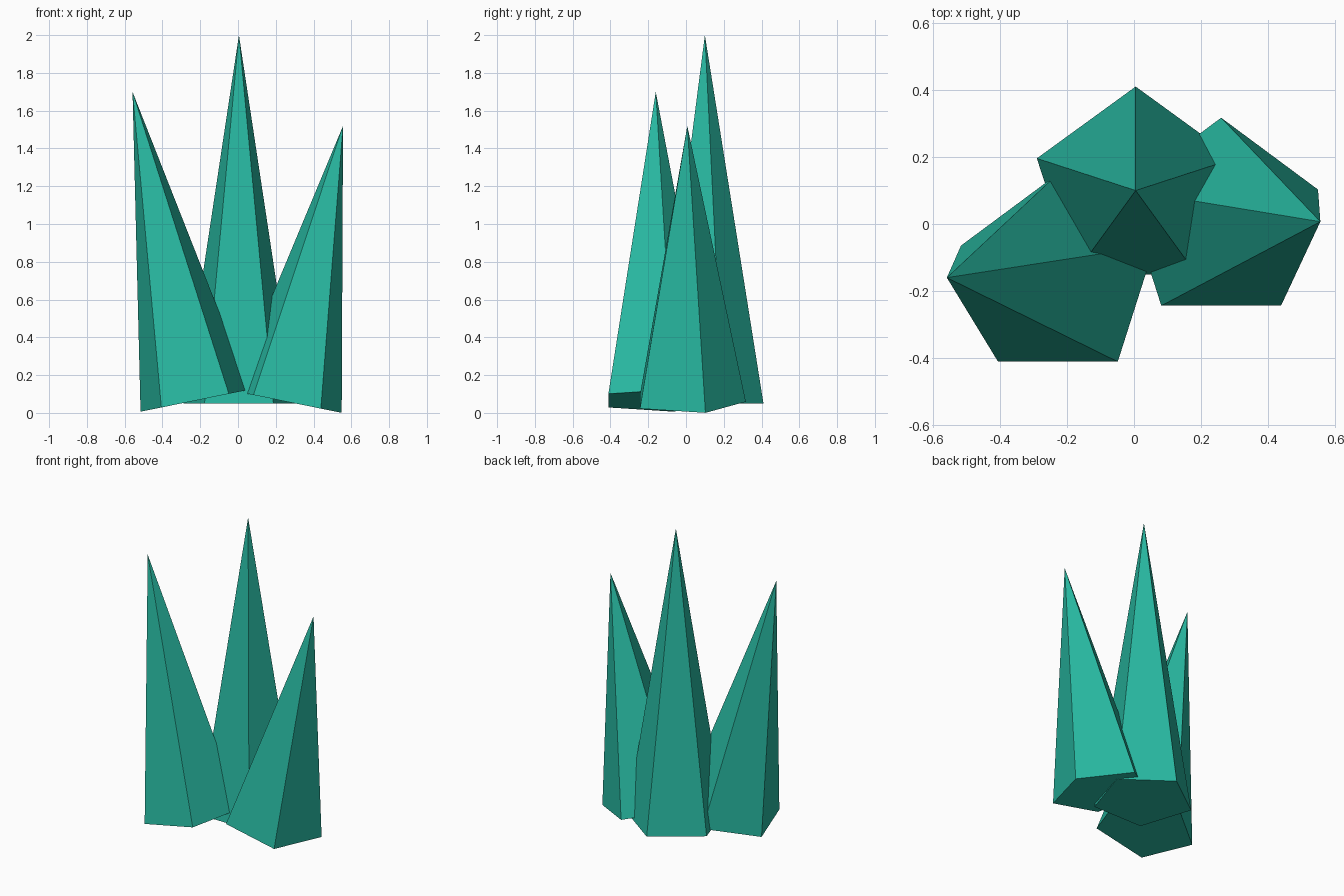
import bpy
from mathutils import Matrix, Vector

if "Cube" in bpy.data.objects:
    bpy.data.objects.remove(bpy.data.objects["Cube"])

# One flat teal crystal colour
teal = bpy.data.materials.new("teal crystal")
teal.diffuse_color = (0.021, 0.48, 0.355, 1)
teal.use_nodes = True
teal.node_tree.nodes["Principled BSDF"].inputs["Base Color"].default_value = teal.diffuse_color


def shard(name, base, height, tilt):
    """Five-sided spike with its base centre at `base`, leaning sideways by `tilt`."""
    bpy.ops.mesh.primitive_cone_add(vertices=5, radius1=0.31, radius2=0, depth=height)
    ob = bpy.context.object
    ob.name = name
    # Move the origin to the base, then lean and place the spike
    ob.data.transform(Matrix.Translation((0, 0, height / 2)))
    ob.data.transform(Matrix.Translation(Vector(base)) @ Matrix.Rotation(tilt, 4, 'Y'))
    ob.data.materials.append(teal)
    return ob


# Tall upright spike and two leaning side spikes
shard("centre_shard", (0.005, 0.10, 0.05), 1.95, 0)
shard("left_shard", (-0.227, -0.16, 0.065), 1.668, -0.2)
shard("right_shard", (0.26, 0.007, 0.059), 1.49, 0.2)
